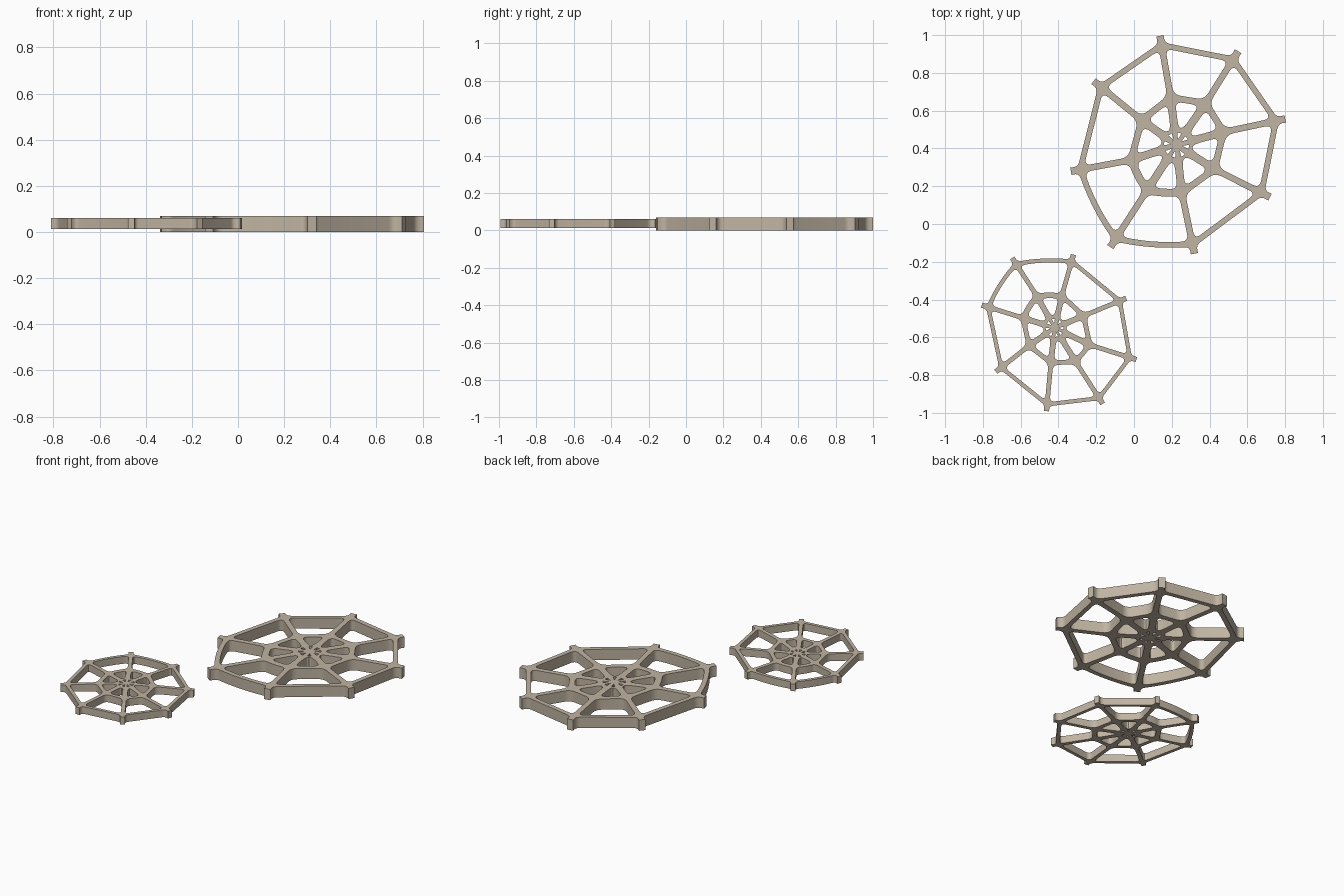
import bpy
import math
from mathutils import Vector

if "Cube" in bpy.data.objects:
    bpy.data.objects.remove(bpy.data.objects["Cube"])

mat = bpy.data.materials.new("warm beige")
mat.diffuse_color = (0.53, 0.46, 0.36, 1)
mat.use_nodes = True
mat.node_tree.nodes["Principled BSDF"].inputs["Base Color"].default_value = mat.diffuse_color


def meet(p, d, q, e):
    """Crossing of two 2D lines given as point + direction."""
    c = d.x * e.y - d.y * e.x
    if abs(c) < 1e-6:
        return p.copy()
    r = q - p
    return p + d * ((r.x * e.y - r.y * e.x) / c)


def right(a, b):
    d = (b - a).normalized()
    return Vector((d.y, -d.x))


def inset(pts, dist):
    """Shrink a clockwise polygon, one distance per edge."""
    n = len(pts)
    lines = []
    for i in range(n):
        a, b = pts[i], pts[(i + 1) % n]
        lines.append((a + right(a, b) * dist[i], b - a))
    return [meet(*lines[i - 1], *lines[i]) for i in range(n)]


def bulged(a, b, out, amount):
    """In-between points that bow an edge outward."""
    if not amount:
        return []
    return [(a.lerp(b, t) + out * (4 * amount * t * (1 - t)), 0)
            for t in (0.2, 0.35, 0.5, 0.65, 0.8)]


def rounded(corners, steps=6):
    """Replace each (point, size) corner by a smooth arc."""
    res, n = [], len(corners)
    for i, (p, d) in enumerate(corners):
        if d == 0:
            res.append(p)
            continue
        ends = []
        for j in (i - 1, (i + 1) % n):
            q, qd = corners[j]
            length = (q - p).length
            ends.append(p + (q - p) * (min(d, length * (0.48 if qd else 0.9)) / length))
        for k in range(steps + 1):
            t = k / steps
            res.append(ends[0] * (1 - t) ** 2 + p * (2 * t * (1 - t)) + ends[1] * t * t)
    return res


def web(name, centre, outer, inner, bowed, s, z0, z1):
    C = Vector(centre)
    O = [Vector(p) for p in outer]
    I = [Vector(p) for p in inner]
    n = len(O)
    loops = []
    ring, spoke, core = 0.015 * s, 0.017 * s, 0.021 * s

    # outer rim with a small flared tip at each spoke
    rim = []
    for i in range(n):
        p, a, b = O[i], O[i - 1], O[(i + 1) % n]
        d = (p - I[i]).normalized()
        side = Vector((d.y, -d.x))
        left_in = meet(p - right(a, p) * ring, p - a, p - side * spoke, d)
        right_in = meet(p - right(p, b) * ring, b - p, p + side * spoke, d)
        tip = p + d * 0.05 * s
        rim += [(left_in, 0.028 * s), (tip - side * 0.02 * s, 0),
                (tip + side * 0.02 * s, 0), (right_in, 0.028 * s)]
        nxt = (b - I[(i + 1) % n]).normalized()
        ns = Vector((nxt.y, -nxt.x))
        next_in = meet(b - right(p, b) * ring, b - p, b - ns * spoke, nxt)
        rim += bulged(right_in, next_in, -right(p, b), 0.014 * s if i in bowed else 0)
    loops.append(rounded(rim))

    for i in range(n):
        j = (i + 1) % n
        bow = 0.014 * s if i in bowed else 0
        # large opening between the two rings
        q = inset([O[i], O[j], I[j], I[i]], [ring, spoke, 0.017 * s, spoke])
        out = -right(O[i], O[j])
        f = 0.04 * s
        loops.append(rounded([(q[0], f)] + bulged(q[0], q[1], out, bow) +
                             [(q[1], f), (q[2], f)] +
                             bulged(q[2], q[3], out, bow * 0.5) + [(q[3], f)]))
        # fan-shaped opening between inner ring and hub
        t = inset([I[i], I[j], C], [0.018 * s, core, core])
        loops.append(rounded([(t[0], 0.04 * s), (t[1], 0.04 * s), (t[2], 0.075 * s)]))
        # little slit in the hub
        m = ((I[i] - C).normalized() + (I[j] - C).normalized()).normalized()
        w = Vector((-m.y, m.x)) * 0.011 * s
        loops.append([C + m * 0.03 * s, C + m * 0.066 * s + w, C + m * 0.066 * s - w])

    cu = bpy.data.curves.new(name, 'CURVE')
    cu.dimensions = '2D'
    cu.fill_mode = 'BOTH'
    cu.extrude = (z1 - z0) / 2
    for lp in loops:
        sp = cu.splines.new('POLY')
        sp.points.add(len(lp) - 1)
        for pt, p in zip(sp.points, lp):
            pt.co = (p.x, p.y, 0, 1)
        sp.use_cyclic_u = True
        sp.use_smooth = False
    cu.materials.append(mat)
    ob = bpy.data.objects.new(name, cu)
    ob.location.z = (z0 + z1) / 2
    bpy.context.collection.objects.link(ob)
    bpy.ops.object.select_all(action='DESELECT')
    ob.select_set(True)
    bpy.context.view_layer.objects.active = ob
    bpy.ops.object.convert(target='MESH')
    bpy.ops.object.shade_smooth_by_angle(angle=math.radians(25))


# node positions run clockwise seen from above
web("large_web", (0.225, 0.418),
    [(0.146, 0.947), (0.525, 0.872), (0.752, 0.546), (0.675, 0.165),
     (0.31, -0.108), (-0.098, -0.08), (-0.285, 0.288), (-0.175, 0.725)],
    [(0.194, 0.67), (0.38, 0.64), (0.475, 0.487), (0.426, 0.29),
     (0.253, 0.164), (0.067, 0.175), (-0.017, 0.338), (0.04, 0.55)],
    (4, 5), 1.0, 0.0, 0.07)

web("small_web", (-0.42, -0.55),
    [(-0.625, -0.21), (-0.33, -0.197), (-0.075, -0.407), (-0.022, -0.707),
     (-0.185, -0.922), (-0.46, -0.955), (-0.703, -0.76), (-0.772, -0.44)],
    [(-0.515, -0.38), (-0.382, -0.38), (-0.266, -0.486), (-0.234, -0.64),
     (-0.308, -0.73), (-0.44, -0.735), (-0.556, -0.645), (-0.588, -0.497)],
    (7, 0), 0.72, 0.013, 0.06)
